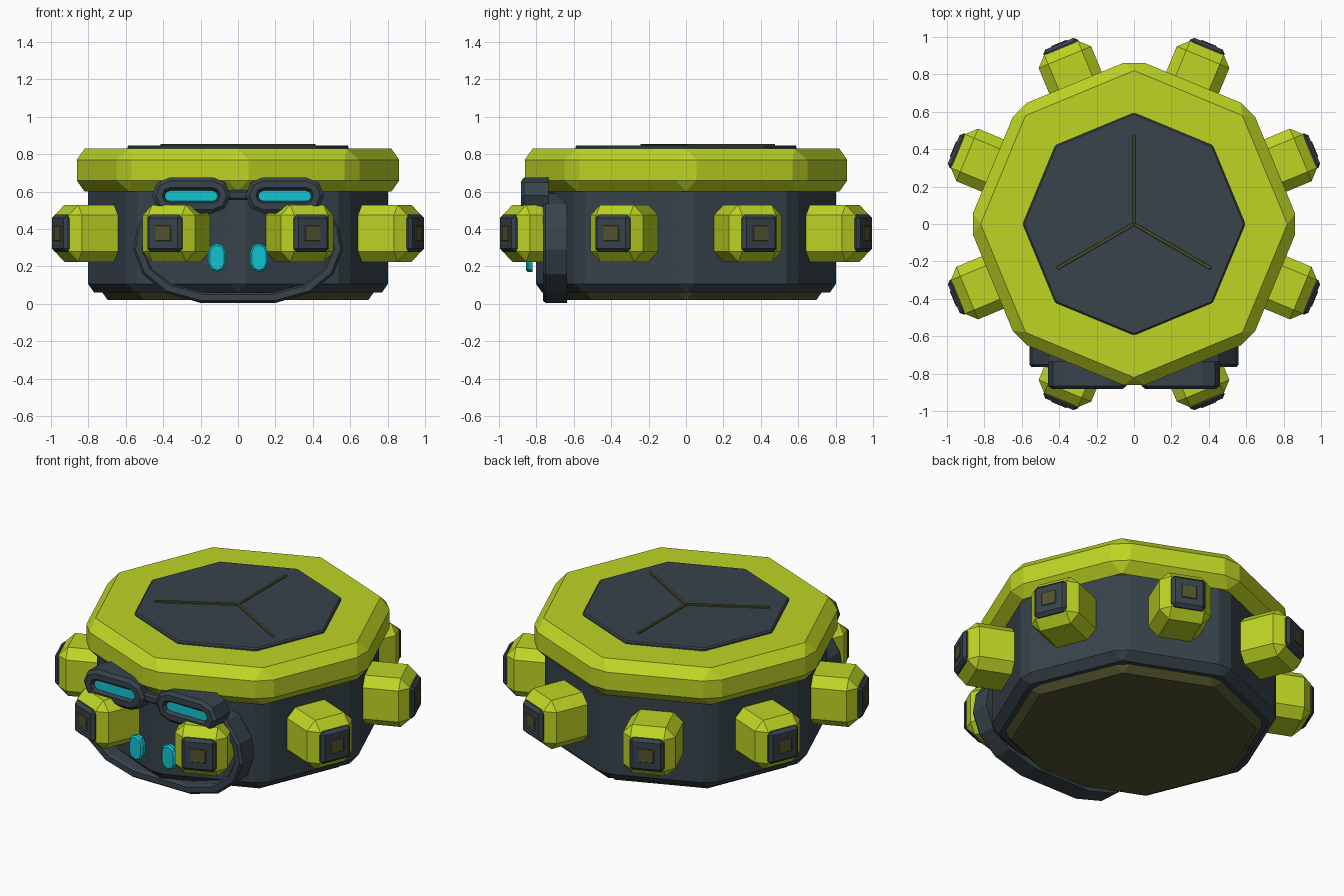
import bpy, bmesh, math
from mathutils import Matrix

if "Cube" in bpy.data.objects:
    bpy.data.objects.remove(bpy.data.objects["Cube"])


def material(name, rgb):
    m = bpy.data.materials.new(name)
    m.diffuse_color = (*rgb, 1)
    m.use_nodes = True
    m.node_tree.nodes["Principled BSDF"].inputs["Base Color"].default_value = m.diffuse_color
    return m


LIME = material("lime", (0.51, 0.66, 0.017))
DARK = material("slate", (0.038, 0.056, 0.070))
CYAN = material("cyan", (0.006, 0.55, 0.64))
OLIVE = material("dark olive", (0.085, 0.087, 0.028))


def finish(name, bm, mats, bevel=0):
    bmesh.ops.recalc_face_normals(bm, faces=bm.faces)
    me = bpy.data.meshes.new(name)
    bm.to_mesh(me)
    bm.free()
    for m in mats:
        me.materials.append(m)
    ob = bpy.data.objects.new(name, me)
    bpy.context.collection.objects.link(ob)
    if bevel:
        b = ob.modifiers.new("bevel", 'BEVEL')
        b.width, b.segments = bevel, 1
        b.limit_method = 'ANGLE'
        b.angle_limit = math.radians(30)
    return ob


def octagon(name, r, z0, z1, mat, bevel):
    bm = bmesh.new()
    pts = [(r * math.cos(i * math.pi / 4), r * math.sin(i * math.pi / 4)) for i in range(8)]
    lo = [bm.verts.new((x, y, z0)) for x, y in pts]
    hi = [bm.verts.new((x, y, z1)) for x, y in pts]
    bm.faces.new(lo)
    bm.faces.new(hi)
    for i in range(8):
        j = (i + 1) % 8
        bm.faces.new((lo[i], lo[j], hi[j], hi[i]))
    return finish(name, bm, [mat], bevel)


def box(name, lo, hi, mat, bevel=0, turn=0):
    bm = bmesh.new()
    bmesh.ops.create_cube(bm, size=1)
    for v in bm.verts:
        v.co = [(a + b) / 2 + c * (b - a) for a, b, c in zip(lo, hi, v.co)]
    bm.transform(Matrix.Rotation(turn, 4, 'Z'))
    return finish(name, bm, [mat], bevel)


def loft(name, sections, mats, closed=False):
    """Join (xz loop, y) sections; either capped at both ends or closed into a ring."""
    bm = bmesh.new()
    rings = [[bm.verts.new((x, y, z)) for x, z in loop] for loop, y in sections]
    pairs = list(zip(rings, rings[1:]))
    if closed:
        pairs.append((rings[-1], rings[0]))
    for a, b in pairs:
        for i in range(len(a)):
            j = (i + 1) % len(a)
            bm.faces.new((a[i], a[j], b[j], b[i]))
    if not closed:
        bm.faces.new(rings[0])
        bm.faces.new(rings[-1]).material_index = len(mats) - 1
    return finish(name, bm, mats)


def stadium(cx, cz, a, b, k=4, upright=False):
    pts = []
    for side in (0, 1):
        for i in range(k + 1):
            t = -math.pi / 2 + math.pi * (side + i / k)
            u = b * math.cos(t) + (a - b) * (1 - 2 * side)
            w = b * math.sin(t)
            pts.append((cx + w, cz + u) if upright else (cx + u, cz + w))
    return pts


# Main octagonal drum
octagon("body", 0.82, 0.06, 0.70, DARK, 0.047)
octagon("base_plate", 0.74, 0.02, 0.14, OLIVE, 0.04)
octagon("collar", 0.885, 0.60, 0.83, LIME, 0.06)
octagon("top_panel", 0.595, 0.81, 0.847, DARK, 0.008)
for i, deg in enumerate((90, 210, 330)):
    box(f"top_spoke_{i}", (0, -0.009, 0.84), (0.475, 0.009, 0.856), OLIVE, 0.003, math.radians(deg))

# Eight side knobs
for i in range(8):
    a = math.radians(22.5 + 45 * i)
    zc = 0.377
    box(f"knob_{i}", (0.6, -0.152, zc - 0.152), (1.02, 0.152, zc + 0.152), LIME, 0.055, a)
    box(f"knob_cap_{i}", (0.95, -0.1, zc - 0.1), (1.043, 0.1, zc + 0.1), DARK, 0.018, a)
    box(f"knob_stud_{i}", (1.02, -0.045, zc - 0.042), (1.048, 0.045, zc + 0.042), OLIVE, 0.003, a)

# Face ring around the front
half = [(0.2, 0.005), (0.39, 0.06), (0.51, 0.16), (0.56, 0.29),
        (0.54, 0.41), (0.45, 0.53), (0.30, 0.59), (0.12, 0.605)]
outline = half + [(-x, z) for x, z in reversed(half)]


def shrink(d):
    return [(x * (1 - d / 0.56), 0.305 + (z - 0.305) * (1 - d / 0.30)) for x, z in outline]


loft("face_ring", [(outline, -0.635), (outline, -0.75), (shrink(0.012), -0.765),
                   (shrink(0.045), -0.765), (shrink(0.055), -0.75), (shrink(0.055), -0.635)],
     [DARK], closed=True)

# Eye frames with glowing slots, and cyan nostrils
for side, s in (("left", -1), ("right", 1)):
    x = 0.25 * s
    loft(f"eye_frame_{side}", [
        (stadium(x, 0.58, 0.21, 0.096), -0.735),
        (stadium(x, 0.58, 0.21, 0.096), -0.865),
        (stadium(x, 0.58, 0.19, 0.076), -0.882),
        (stadium(x, 0.58, 0.155, 0.042), -0.882),
        (stadium(x, 0.577, 0.142, 0.028), -0.86)], [DARK, CYAN])
    loft(f"nostril_{side}", [
        (stadium(0.112 * s, 0.247, 0.077, 0.048, 4, True), -0.82),
        (stadium(0.112 * s, 0.247, 0.077, 0.048, 4, True), -0.845),
        (stadium(0.112 * s, 0.247, 0.067, 0.038, 4, True), -0.855)], [CYAN])
box("eye_bridge", (-0.06, -0.86, 0.555), (0.06, -0.76, 0.61), DARK, 0.012)
